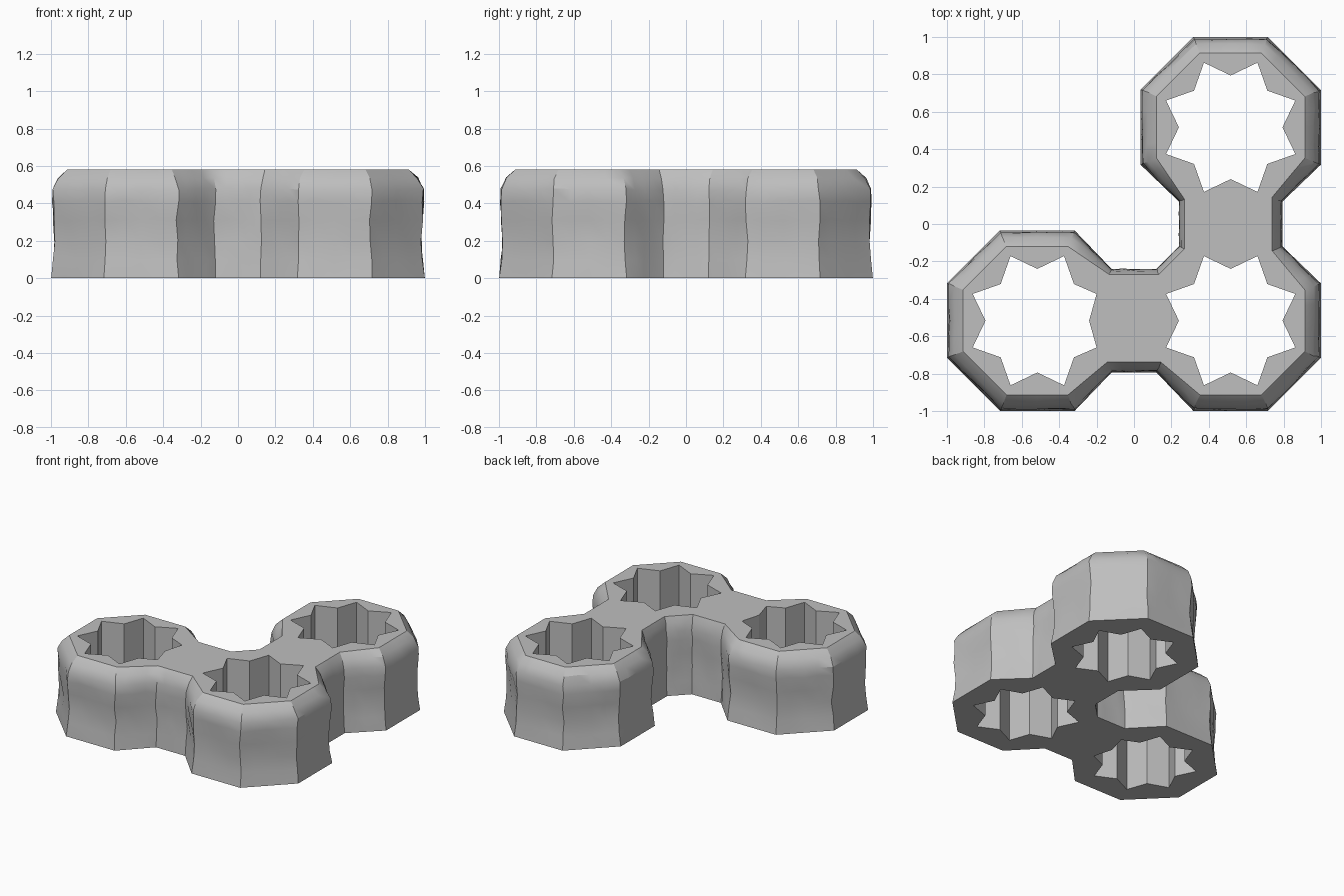
import bpy, bmesh, math, random
from mathutils import Vector

random.seed(4)
cube = bpy.data.objects.get("Cube")
if cube:
    bpy.data.objects.remove(cube, do_unlink=True)

HEIGHT = 0.58
C = 0.517            # cell centre distance from the middle
A, S = 0.482, 0.2    # cell half width and half side length
NECK_X, NECK_Y = 0.12, 0.277

# Outline, one half of the L shape, then mirrored across its diagonal.
# The third value scales how much the top edge is rounded off.
half = [(C + S, -C - A, 1), (C - S, -C - A, 1),
        (NECK_X, -C - NECK_Y, 0.65), (-NECK_X, -C - NECK_Y, 0.65)]
cell = [(S, -A), (-S, -A), (-A, -S), (-A, S), (-S, A), (S, A)]
half += [(x - C, y - C, 1) for x, y in cell]
half += [(-NECK_X, -C + NECK_Y, 0.35), (NECK_X, -C + NECK_Y, 0.35)]
outline = half + [(-y, -x, k) for x, y, k in reversed(half)]


def inset_outline(d):
    """Corners moved inward by d, measured square to the edges."""
    pts = []
    n = len(outline)
    for i, (x, y, k) in enumerate(outline):
        p = Vector((x, y))
        a = (p - Vector(outline[i - 1][:2])).normalized()
        b = (Vector(outline[(i + 1) % n][:2]) - p).normalized()
        na, nb = Vector((a.y, -a.x)), Vector((b.y, -b.x))
        pts.append(p + (na + nb) * (d * k / (1 + na.dot(nb))))
    return pts


def ring(bm, d, z, rough):
    """One subdivided level of the outer wall."""
    pts = inset_outline(d)
    verts = []
    for i, p in enumerate(pts):
        q = pts[(i + 1) % len(pts)]
        for t in (0, 0.25, 0.5, 0.75):
            j = Vector([random.uniform(-rough, rough) for _ in range(3)])
            r = p.lerp(q, t)
            verts.append(bm.verts.new(Vector((r.x, r.y, z)) + j))
    return verts


def star(bm, cx, cy, z, limit):
    """Eight-pointed socket outline, kept left of the limit."""
    verts = []
    for i in range(16):
        a = i * math.pi / 8
        r = 0.374 if i % 2 else 0.277
        verts.append(bm.verts.new((min(cx + r * math.cos(a), limit),
                                   cy + r * math.sin(a), z)))
    return verts


def bridge(bm, low, high):
    n = len(low)
    for i in range(n):
        j = (i + 1) % n
        bm.faces.new((low[i], low[j], high[j], high[i]))


def loop_edges(bm, verts):
    return [bm.edges.get((v, verts[i - 1])) for i, v in enumerate(verts)]


bm = bmesh.new()
# Rough outer wall with a worn upper edge
profile = [(0, 0, 0), (0.012, 0.1, 0.005), (0.022, 0.2, 0.006),
           (0.016, 0.31, 0.007), (0.009, 0.41, 0.006), (0.01, 0.475, 0.005),
           (0.038, 0.535, 0.004), (0.085, HEIGHT, 0)]
rings = [ring(bm, *level) for level in profile]
for low, high in zip(rings, rings[1:]):
    bridge(bm, low, high)

# Three star sockets right through the block
bottom, top = loop_edges(bm, rings[0]), loop_edges(bm, rings[-1])
for cx, cy, limit in ((-C, -C, -0.2), (C, -C, 1), (C, C, 1)):
    low, high = star(bm, cx, cy, 0, limit), star(bm, cx, cy, HEIGHT, limit)
    bridge(bm, low, high)
    bottom += loop_edges(bm, low)
    top += loop_edges(bm, high)

# Flat caps around the sockets
for edges in (bottom, top):
    bmesh.ops.triangle_fill(bm, edges=edges, use_beauty=True)
bmesh.ops.recalc_face_normals(bm, faces=bm.faces)

mesh = bpy.data.meshes.new("socket_block")
bm.to_mesh(mesh)
bm.free()
block = bpy.data.objects.new("socket_block", mesh)
bpy.context.collection.objects.link(block)

# Plain grey
grey = bpy.data.materials.new("stone_grey")
grey.use_nodes = True
colour = (0.52, 0.52, 0.52, 1)
grey.diffuse_color = colour
grey.node_tree.nodes["Principled BSDF"].inputs["Base Color"].default_value = colour
mesh.materials.append(grey)

bpy.ops.object.select_all(action='DESELECT')
block.select_set(True)
bpy.context.view_layer.objects.active = block
bpy.ops.object.shade_smooth_by_angle(angle=math.radians(28))
